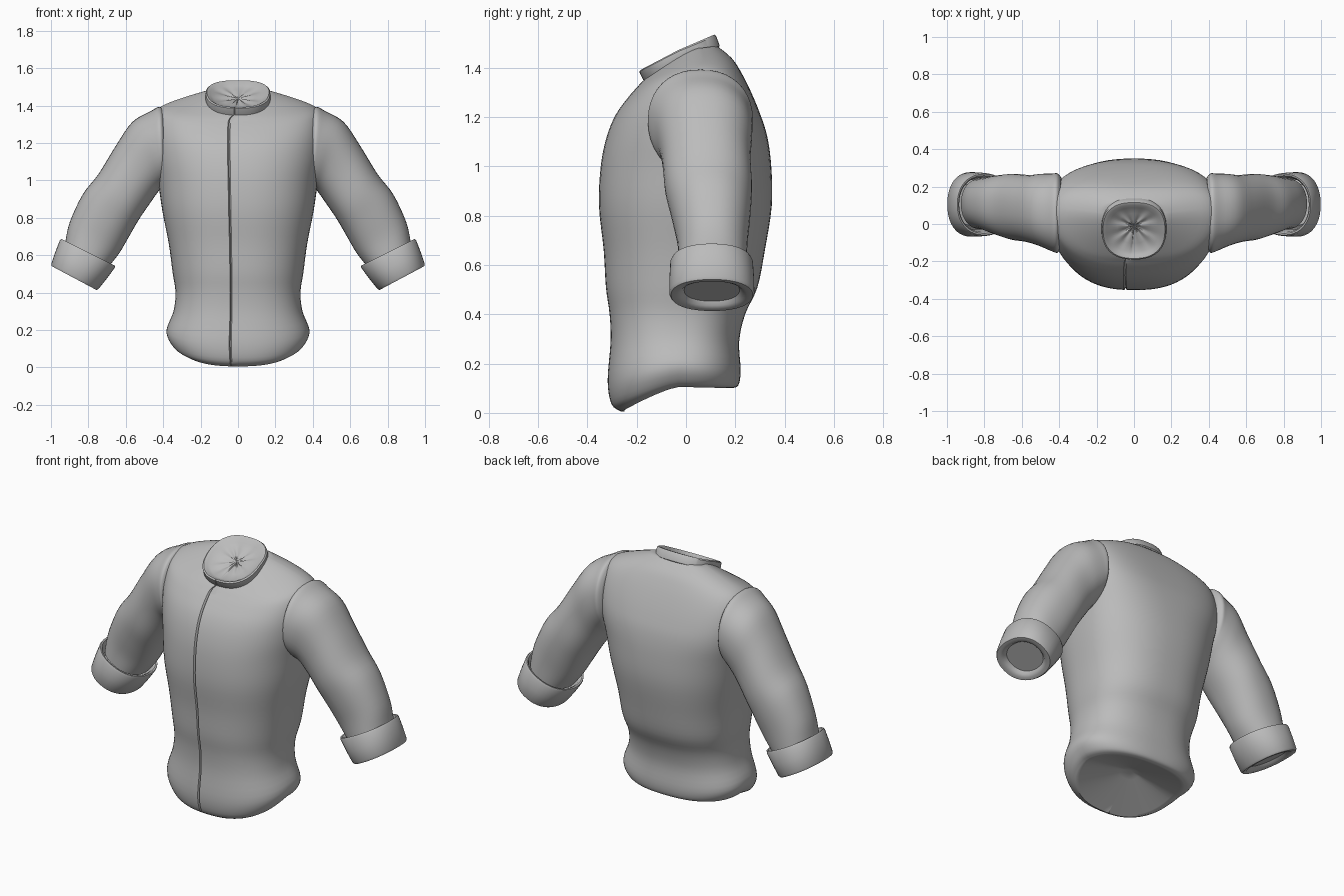
import bpy, bmesh, math
from mathutils import Vector

cube = bpy.data.objects.get("Cube")
if cube:
    bpy.data.objects.remove(cube, do_unlink=True)

grey = bpy.data.materials.new("shirt_grey")
grey.use_nodes = True
colour = (0.5, 0.5, 0.5, 1)
grey.diffuse_color = colour
grey.node_tree.nodes["Principled BSDF"].inputs["Base Color"].default_value = colour
grey.node_tree.nodes["Principled BSDF"].inputs["Roughness"].default_value = 0.8


def spline(rows, steps):
    """Smoothly fill in rows of measurements."""
    out = []
    last = len(rows) - 1
    for i in range(last):
        a, b, c, d = (rows[max(0, min(last, i + k))] for k in (-1, 0, 1, 2))
        for s in range(steps):
            t = s / steps
            out.append([0.5 * (2 * q + (r - p) * t + (2 * p - 5 * q + 4 * r - e) * t * t
                               + (3 * q - p - 3 * r + e) * t ** 3)
                        for p, q, r, e in zip(a, b, c, d)])
    return out + [list(rows[-1])]


def loft(name, rings, start=None, end=None, sharp=50):
    """Skin rings of points; start and end are optional cap centres."""
    bm = bmesh.new()
    loops = [[bm.verts.new(p) for p in ring] for ring in rings]
    n = len(loops[0])
    for a, b in zip(loops, loops[1:]):
        for i in range(n):
            j = (i + 1) % n
            bm.faces.new((a[i], a[j], b[j], b[i]))
    for loop, centre in ((loops[0], start), (loops[-1], end)):
        if centre is not None:
            v = bm.verts.new(centre)
            for i in range(n):
                bm.faces.new((loop[i], loop[(i + 1) % n], v))
    bmesh.ops.recalc_face_normals(bm, faces=bm.faces)
    mesh = bpy.data.meshes.new(name)
    bm.to_mesh(mesh)
    bm.free()
    mesh.materials.append(grey)
    obj = bpy.data.objects.new(name, mesh)
    bpy.context.collection.objects.link(obj)
    bpy.ops.object.select_all(action="DESELECT")
    obj.select_set(True)
    bpy.context.view_layer.objects.active = obj
    bpy.ops.object.shade_smooth_by_angle(angle=math.radians(sharp))
    return obj


# Angles round the body, with three close columns for the front opening
SEAM = math.radians(266)
angles = [math.tau * i / 72 for i in range(72)]
angles = sorted([a for a in angles if abs(a - SEAM) > 0.03] + [SEAM - 0.012, SEAM, SEAM + 0.012])


def body_ring(row, groove=0.0, power=1.3):
    """Half width, front y, back y, widest y, z at front, side and back, back squareness."""
    hw, yf, yb, yc, zf, zs, zb, square = row
    ring = []
    for a in angles:
        c, s = math.cos(a), math.sin(a)
        n = square if s > 0 else 2.4
        x = hw * math.copysign(abs(c) ** (2 / n), c)
        r = abs(s) ** (2 / n)
        y = yc + r * ((yb if s > 0 else yf) - yc)
        z = zs + r ** power * ((zb if s > 0 else zf) - zs)
        if a == SEAM:
            y += groove
        ring.append(Vector((x, y, z)))
    return ring


def shrink(ring, centre, f):
    return [p.lerp(centre, f) for p in ring]


# Torso from hem to neck
torso_rows = [
    (.31, -.262, .185, -.03, .005, .105, .10, 2.4),
    (.352, -.302, .212, -.03, .035, .125, .112, 2.4),
    (.383, -.318, .222, -.03, .13, .195, .17, 2.4),
    (.345, -.306, .216, -.03, .29, .30, .29, 2.4),
    (.334, -.31, .24, -.02, .40, .40, .40, 2.4),
    (.35, -.325, .29, 0, .51, .51, .51, 2.4),
    (.37, -.334, .32, 0, .66, .66, .66, 2.4),
    (.405, -.353, .348, .02, .84, .84, .84, 2.4),
    (.428, -.346, .346, .05, 1.0, 1.0, 1.0, 2.5),
    (.448, -.322, .33, .06, 1.12, 1.12, 1.12, 2.8),
    (.455, -.285, .302, .06, 1.21, 1.24, 1.21, 3),
    (.445, -.235, .265, .06, 1.28, 1.345, 1.30, 3),
    (.41, -.20, .225, .06, 1.32, 1.395, 1.38, 2.8),
    (.30, -.182, .185, .06, 1.34, 1.44, 1.44, 2.5),
    (.165, -.165, .125, .05, 1.355, 1.48, 1.49, 2.4),
]
torso = [body_ring(r, 0.012) for r in spline(torso_rows, 4)]
hollow = Vector((0, -.03, .16))
hem = body_ring(torso_rows[0])
under = [shrink(hem, hollow, f) for f in (.8, .5, .2, .05)]
loft("torso", under + torso, start=hollow, end=Vector((0, 0, 1.44)))

# Tilted collar band with a sunken, slightly puckered filling
collar_rows = [
    (.165, -.16, .125, -.02, 1.335, 1.41, 1.475, 2.5),
    (.175, -.172, .137, -.02, 1.347, 1.43, 1.49, 2.5),
    (.172, -.19, .122, -.03, 1.385, 1.467, 1.53, 2.5),
    (.165, -.184, .115, -.03, 1.392, 1.473, 1.535, 2.5),
    (.148, -.165, .10, -.03, 1.388, 1.466, 1.528, 2.5),
]
collar = [body_ring(r, g, 1) for r, g in zip(collar_rows, (.008, .008, .008, 0, 0))]
dip = Vector((0, -.01, 1.435))
for f in (.12, .4, .7, .88):
    ring = shrink(collar[4], dip, f)
    for i, p in enumerate(ring):
        p.z += 0.006 * f * math.sin(i * math.tau * 9 / len(ring)) - 0.012 * (1 - f)
    collar.append(ring)
loft("collar", collar, end=dip, sharp=40)


def limb_ring(row, side, scale=1.0, count=40):
    """Outer x, z, inner x, z, then front and back y of one sleeve section."""
    ox, oz, ix, iz, yf, yb = row
    ring = []
    for i in range(count):
        a = math.tau * i / count
        u = 0.5 + 0.5 * scale * math.copysign(abs(math.cos(a)) ** .9, math.cos(a))
        v = 0.5 + 0.5 * scale * math.copysign(abs(math.sin(a)) ** .9, math.sin(a))
        ring.append(Vector((side * (ix + (ox - ix) * u), yf + (yb - yf) * v, iz + (oz - iz) * u)))
    return ring


def middle(ring):
    return sum(ring, Vector()) / len(ring)


sleeve_rows = [
    (.395, 1.37, .38, 1.01, -.12, .245),
    (.42, 1.393, .395, .985, -.153, .27),
    (.47, 1.368, .405, .965, -.146, .27),
    (.565, 1.312, .43, .935, -.118, .268),
    (.65, 1.19, .465, .885, -.098, .262),
    (.745, 1.035, .53, .79, -.085, .268),
    (.83, .925, .585, .695, -.06, .262),
    (.90, .775, .635, .61, -.035, .25),
    (.925, .66, .69, .54, -.03, .245),
]
cuff_top = (.948, .687, .655, .54, -.062, .27)
cuff_end = (1.0, .545, .752, .413, -.066, .276)
# Position along the cuff and scale of each ring: inner fold, outside, opening
cuff_steps = ((.5, .8), (.08, .88), (0, .93), (-.01, .98), (.06, 1.01), (.5, 1.02),
              (.94, 1.01), (1.01, .97), (1.01, .84), (.96, .74), (.86, .66))

for side, word in ((1, "left"), (-1, "right")):
    # Sleeve
    rings = [limb_ring(r, side) for r in spline(sleeve_rows, 4)]
    loft(word + "_sleeve", rings, start=middle(rings[0]), end=middle(rings[-1]))
    # Turned-back cuff
    rings = []
    for t, scale in cuff_steps:
        row = [p + (q - p) * t for p, q in zip(cuff_top, cuff_end)]
        rings.append(limb_ring(row, side, scale))
    loft(word + "_cuff", rings, end=middle(rings[-1]), sharp=40)
